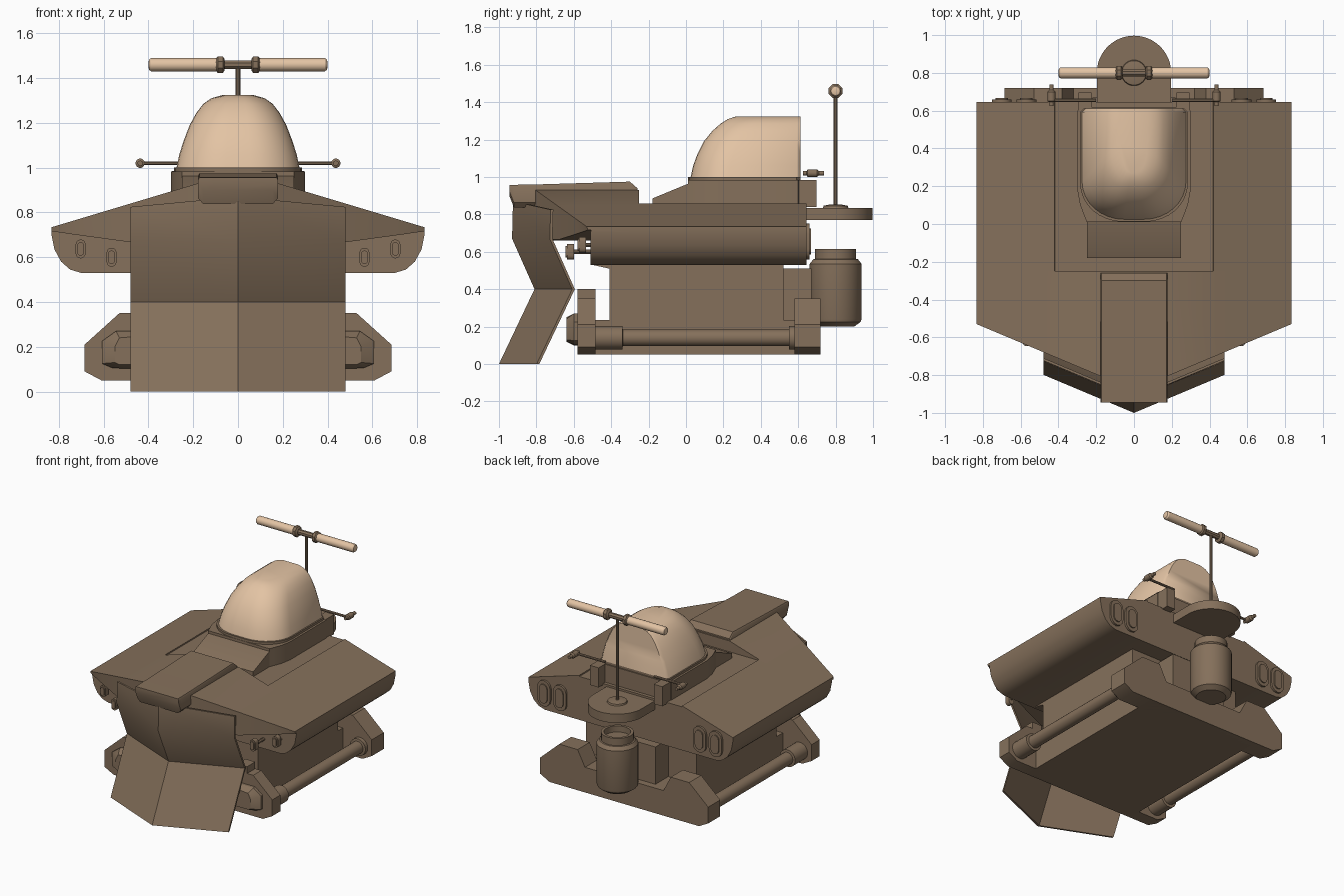
import bpy, bmesh, math

if "Cube" in bpy.data.objects:
    bpy.data.objects.remove(bpy.data.objects["Cube"])


def material(name, col):
    m = bpy.data.materials.new(name)
    m.diffuse_color = (*col, 1)
    m.use_nodes = True
    m.node_tree.nodes["Principled BSDF"].inputs["Base Color"].default_value = m.diffuse_color
    return m


BROWN = material("hull brown", (0.235, 0.163, 0.105))
TAN = material("light tan", (0.77, 0.55, 0.37))


def loft(name, rings, mat=BROWN, angle=32):
    """Skin a list of equal-length closed rings and cap both ends."""
    bm = bmesh.new()
    vs = [[bm.verts.new(p) for p in r] for r in rings]
    n = len(vs[0])
    for a, b in zip(vs, vs[1:]):
        for i in range(n):
            j = (i + 1) % n
            bm.faces.new((a[i], a[j], b[j], b[i]))
    bm.faces.new(vs[0])
    bm.faces.new(vs[-1])
    bmesh.ops.remove_doubles(bm, verts=bm.verts, dist=1e-5)
    bmesh.ops.recalc_face_normals(bm, faces=bm.faces)
    me = bpy.data.meshes.new(name)
    bm.to_mesh(me)
    bm.free()
    me.materials.append(mat)
    me.polygons.foreach_set("use_smooth", [True] * len(me.polygons))
    me.set_sharp_from_angle(angle=math.radians(angle))
    ob = bpy.data.objects.new(name, me)
    bpy.context.collection.objects.link(ob)
    return ob


def place(axis, u, v, w):
    return {'x': (w, u, v), 'y': (u, w, v), 'z': (u, v, w)}[axis]


def prism(name, pts, axis, a, b, mat=BROWN):
    return loft(name, [[place(axis, u, v, w) for u, v in pts] for w in (a, b)], mat)


def box(name, x0, x1, y0, y1, z0, z1):
    return prism(name, [(x0, y0), (x1, y0), (x1, y1), (x0, y1)], 'z', z0, z1)


def turned(name, axis, cu, cv, prof, n=20, mat=BROWN):
    """Round part: prof lists (radius, position along axis)."""
    ang = [2 * math.pi * (i + .5) / n for i in range(n)]
    return loft(name, [[place(axis, cu + r * math.cos(t), cv + r * math.sin(t), w)
                        for t in ang] for r, w in prof], mat)


def stadium(cx, cz, w, h, n=6):
    r, d = w / 2, (h - w) / 2
    return [(cx + r * math.cos(t), cz + s * d + r * math.sin(t))
            for s, t0 in ((1, 0), (-1, math.pi))
            for t in [t0 + math.pi * i / n for i in range(n + 1)]]


def mirrored(half):
    return half + [(-x, y) for x, y in reversed(half)]


# --- upper body: sections across x: (x, roof lip height, bottom height)
def roof(x):
    return 0.93 - 0.30 * (max(abs(x), 0.18) - 0.18)


half = [(0, .66, .53), (.18, .66, .53), (.48, .667, .53), (.70, .697, .53),
        (.75, .704, .545), (.79, .71, .58), (.82, .714, .635), (.834, .717, .705)]
nose = [(-x, l, b) for x, l, b in reversed(half[1:])] + half
rings = []
for x, lip, bot in nose:
    y = -0.88 + 0.42 * abs(x)       # V-shaped overhanging front edge
    rings.append([(x, -.25, roof(x)), (x, y, roof(x)), (x, y + .005, lip),
                  (x, -.508, lip), (x, -.51, bot), (x, -.25, bot)])
loft("front_roof", rings)

# rear part with sunken deck in the middle
half = [(0, .85, .53), (.418, .85, .53)] + [(x, roof(x), b) for x, _, b in [(.42, 0, .53)] + half[3:]]
rear = [(-x, t, b) for x, t, b in reversed(half[1:])] + half
loft("rear_roof", [[(x, .645, t), (x, -.25, t), (x, -.25, b), (x, .645, b)] for x, t, b in rear])

# raised spine over the nose, lower corners chamfered
def spine_ring(y, top, bot):
    return [(x, y, z) for x, z in mirrored([(.155, bot), (.178, bot + .025), (.178, top - .01), (.172, top)])]


loft("nose_spine", [spine_ring(-.945, .957, .90), spine_ring(-.92, .958, .838), spine_ring(-.80, .96, .838),
                    spine_ring(-.30, .975, .838), spine_ring(-.26, .94, .838)])

# --- V-shaped plow shield, two bent plates; rows give (y, z at centre, z at edge)
def plate(name, rows):
    th = 0.014
    out = []
    for x in (-.48, 0, .48):
        back = 0.42 * abs(x)
        pts = [(y + back, z1 if x else z0) for y, z0, z1 in rows]
        out.append([(x, y, z) for y, z in pts] + [(x, y + th, z) for y, z in reversed(pts)])
    loft(name, out)


plate("upper_shield", [(-.925, .87, .825), (-.93, .67, .67), (-.81, .40, .40)])
plate("lower_shield", [(-.81, .40, .40), (-1.0, 0, 0)])

# --- lower hull
prism("lower_hull", [(-.41, .05), (-.41, .51), (-.50, .53), (-.50, .56), (.52, .56), (.52, .05)],
      'x', -.45, .45)
box("hull_floor", -.45, .45, -.56, .70, .05, .235)

# --- bumpers with raised ends, skid tubes, lamps (both sides)
end = [(.685, .09), (.685, .21), (.53, .35)]
prism("front_bumper", mirrored([(.61, .05)] + end + [(.48, .35), (.48, .40), (.40, .40), (.40, .235)]),
      'y', -.58, -.485)
prism("rear_bumper", mirrored([(.61, .05)] + end + [(.38, .35), (.32, .235)]), 'y', .58, .72)
for s, side in ((-1, "left"), (1, "right")):
    base = [(.40, .10), (.56, .105), (.608, .125), (.608, .225), (.545, .27), (.40, .27)]
    face = [(.40, .12), (.53, .12), (.55, .13), (.55, .20), (.53, .24), (.40, .25)]
    loft(side + "_bumper_pad", [[(s * x, y, z) for x, z in p]
                                for p, y in ((base, -.57), (base, -.60), (face, -.64))])
    turned(side + "_skid_tube", 'y', s * .59, .14,
           [(.063, -.49), (.063, -.34), (.045, -.338), (.045, .55), (.063, .552), (.063, .59)], 20)
    for i, (x, z, y) in enumerate(((.565, .60, -.645), (.703, .637, -.58))):
        prism(f"{side}_headlight_{i}", stadium(s * x, z, .045, .085), 'y', y + .008, y + .045)
        prism(f"{side}_headlight_lens_{i}", stadium(s * x, z, .03, .06), 'y', y, y + .03)
        turned(f"{side}_headlight_stem_{i}", 'y', s * x, z, [(.012, y + .03), (.012, -.50)], 8)
    for i, x in enumerate((.57, .70)):
        prism(f"{side}_tail_light_{i}", stadium(s * x, .655, .105, .19), 'y', .63, .66)
        prism(f"{side}_tail_lens_{i}", stadium(s * x, .655, .065, .14), 'y', .65, .668)
    # rear posts and side rods
    box(side + "_rear_post", s * .225, s * .295, .60, .697, .84, .985)
    turned(side + "_side_rod", 'x', .655, 1.02, [(.009, s * .20), (.009, s * .43)], 8)
    turned(side + "_rod_tip", 'y', s * .437, 1.02,
           [(.012, .625), (.012, .645), (.021, .65), (.021, .70), (.012, .71), (.012, .738)], 12)

# --- cockpit base and ramp
prism("cockpit_ramp", [(-.18, .84), (-.18, .885), (.05, .98), (.08, .98), (.08, .84)], 'x', -.25, .25)
prism("cockpit_base", mirrored([(.25, .01), (.262, .04), (.285, .10), (.30, .18), (.30, .60), (.27, .62)]),
      'z', .84, .983)


# --- canopy: U-shaped rings stacked in height
def u_ring(w, front, z, n=8):
    r, ry = w * .8, .2 - .06 * (1 - w / .275)
    pts = [(w * .93, .612), (w, .592)]
    pts += [(w - r + r * math.cos(t), front + ry - ry * math.sin(t))
            for t in [math.pi / 2 * i / n for i in range(n + 1)]]
    return [(x, y, z) for x, y in mirrored(pts)]


loft("canopy_rim", [u_ring(.285, .012, .98), u_ring(.285, .012, 1.0)])
shape = [(.275, .025, 1.0), (.262, .038, 1.06), (.243, .06, 1.12), (.216, .095, 1.19),
         (.186, .14, 1.245), (.155, .185, 1.285), (.12, .225, 1.31), (.07, .27, 1.324)]
loft("canopy", [u_ring(*s) for s in shape], TAN, 50)

# --- rear platform, pole and cross bar
arc = [(.197 * math.cos(t), .80 + .197 * math.sin(t)) for t in [math.pi * i / 24 for i in range(25)]]
prism("rear_platform", arc + [(-.197, .62), (.197, .62)], 'z', .77, .835)
turned("pole_foot", 'z', 0, .80, [(.07, .83), (.065, .846), (.03, .853)], 20)
turned("pole", 'z', 0, .80, [(.011, .84), (.011, 1.46)], 10)
turned("bar_core", 'x', .80, 1.46, [(.02, -.09), (.02, .09)], 8)
for s, side in ((-1, "left"), (1, "right")):
    turned(side + "_bar_collar", 'x', .80, 1.46,
           [(.028, s * .06), (.04, s * .068), (.04, s * .09), (.03, s * .098)], 8)
    turned(side + "_bar_grip", 'x', .80, 1.46,
           [(.03, s * .09), (.03, s * .388), (.024, s * .397), (.012, s * .40)], 16, TAN)

# --- rear canister with open neck and its mount
box("canister_mount", -.22, .22, .50, .67, .235, .51)
turned("canister", 'z', 0, .80, [(.10, .20), (.135, .225), (.14, .24), (.14, .535), (.12, .56),
                                 (.11, .562), (.11, .615), (.09, .615), (.09, .57)], 24)
